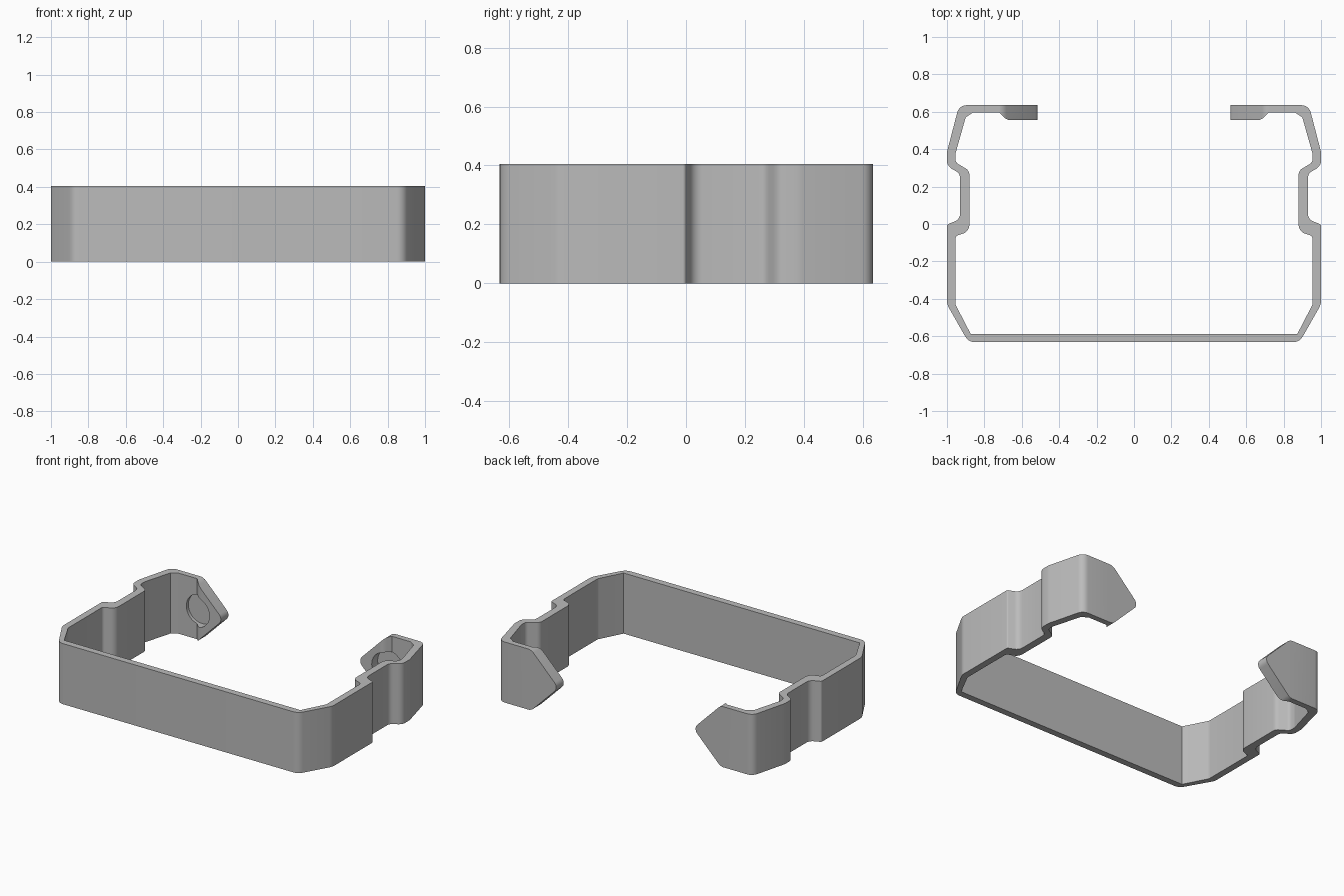
import bpy, bmesh, math
from mathutils import Vector

cube = bpy.data.objects.get("Cube")
if cube:
    bpy.data.objects.remove(cube, do_unlink=True)

HEIGHT = 0.405

mat = bpy.data.materials.new("plain grey")
mat.use_nodes = True
grey = (0.5, 0.5, 0.5, 1)
mat.diffuse_color = grey
mat.node_tree.nodes["Principled BSDF"].inputs["Base Color"].default_value = grey


def fillet(corners, steps=5):
    """Round every (x, y, radius) corner of a closed outline."""
    out = []
    for i, (x, y, r) in enumerate(corners):
        p = Vector((x, y))
        if r == 0:
            out.append(p)
            continue
        a = Vector(corners[i - 1][:2]) - p
        b = Vector(corners[(i + 1) % len(corners)][:2]) - p
        half = a.angle(b) / 2
        reach = min(r / math.tan(half), a.length * 0.48, b.length * 0.48)
        a, b = a.normalized(), b.normalized()
        rad = reach * math.tan(half)
        centre = p + (a + b).normalized() * (rad / math.sin(half))
        u, v = p + a * reach - centre, p + b * reach - centre
        sweep = u.angle(v)
        for k in range(steps + 1):
            t = k / steps * sweep
            out.append(centre + (u * math.sin(sweep - t) + v * math.sin(t)) / math.sin(sweep))
    return out


def prism(name, points, direction):
    """Extrude a closed outline of 3D points along a direction."""
    bm = bmesh.new()
    face = bm.faces.new([bm.verts.new(p) for p in points])
    new = bmesh.ops.extrude_face_region(bm, geom=[face], use_keep_orig=True)["geom"]
    bmesh.ops.translate(bm, vec=direction,
                        verts=[g for g in new if isinstance(g, bmesh.types.BMVert)])
    bmesh.ops.recalc_face_normals(bm, faces=bm.faces)
    mesh = bpy.data.meshes.new(name)
    bm.to_mesh(mesh)
    bm.free()
    mesh.materials.append(mat)
    obj = bpy.data.objects.new(name, mesh)
    bpy.context.collection.objects.link(obj)
    return obj


# Half outline of the strap: outer edge, thick end pad, inner edge
half = [
    (0.885, -0.632, 0.06), (1.0, -0.43, 0.08), (1.0, -0.003, 0.012),
    (0.93, 0.025, 0.045), (0.93, 0.27, 0.04), (1.0, 0.31, 0.05),
    (1.0, 0.385, 0.08), (0.935, 0.635, 0.05), (0.5, 0.635, 0),
    (0.5, 0.555, 0), (0.68, 0.555, 0.05), (0.72, 0.597, 0),
    (0.86, 0.597, 0), (0.9, 0.57, 0), (0.955, 0.375, 0.03),
    (0.955, 0.33, 0.03), (0.88, 0.285, 0.04), (0.88, -0.04, 0.05),
    (0.955, -0.065, 0.02), (0.955, -0.43, 0.04), (0.873, -0.588, 0),
]
outline = fillet(half + [(-x, y, r) for x, y, r in reversed(half)])
clip = prism("strap_clip", [(p.x, p.y, 0) for p in outline], (0, 0, HEIGHT))

# Cutters: pointed tab ends and round pockets on their inner faces
mid = HEIGHT / 2
tip = fillet([(0.76, HEIGHT + 0.001, 0), (0.7, HEIGHT, 0.06), (0.498, mid, 0.042),
              (0.7, 0, 0.06), (0.76, -0.001, 0), (0.4, -0.05, 0), (0.4, HEIGHT + 0.05, 0)])
circle = [Vector((0.7 + 0.1 * math.cos(a), mid + 0.1 * math.sin(a)))
          for a in (math.tau * k / 40 for k in range(40))]
cutters = []
for side, s in (("left", 1), ("right", -1)):
    cutters.append(prism(side + "_tip_cutter", [(s * p.x, 0.5, p.y) for p in tip], (0, 0.2, 0)))
    cutters.append(prism(side + "_pocket_cutter", [(s * p.x, 0.5, p.y) for p in circle],
                         (0, 0.118, 0)))

bpy.context.view_layer.objects.active = clip
for cutter in cutters:
    cutter.hide_render = True
    mod = clip.modifiers.new(cutter.name, "BOOLEAN")
    mod.operation = "DIFFERENCE"
    mod.solver = "EXACT"
    mod.object = cutter
    bpy.ops.object.modifier_apply(modifier=mod.name)
    bpy.data.objects.remove(cutter, do_unlink=True)

# Smooth the bends, keep the rims sharp
bpy.ops.object.select_all(action="DESELECT")
clip.select_set(True)
bpy.ops.object.shade_smooth_by_angle(angle=math.radians(30))
